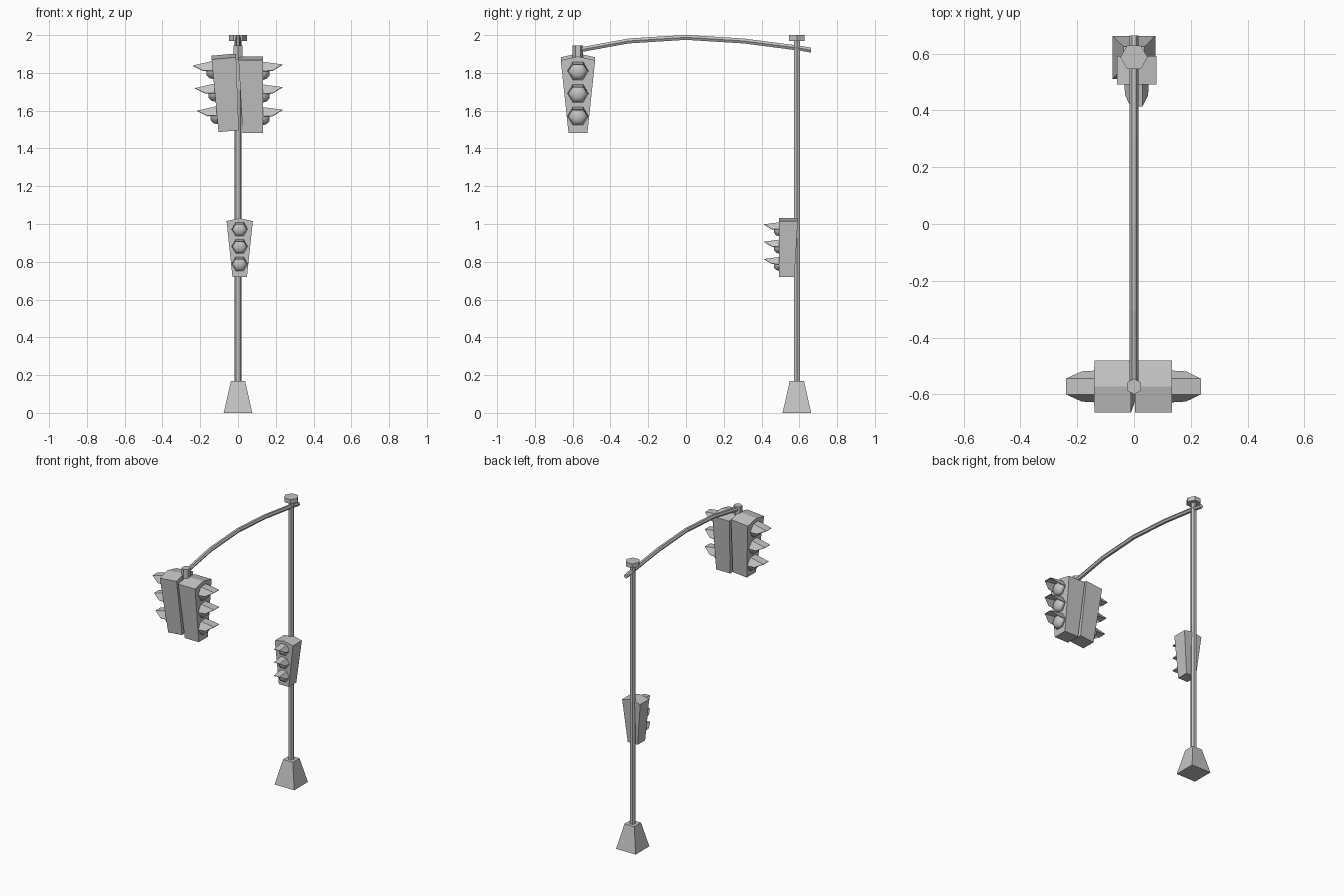
import bpy, bmesh, math
from mathutils import Matrix, Vector

if "Cube" in bpy.data.objects:
    bpy.data.objects.remove(bpy.data.objects["Cube"])

GREY = (0.55, 0.55, 0.55, 1)
metal = bpy.data.materials.new("light_grey_metal")
metal.use_nodes = True
metal.diffuse_color = GREY
metal.node_tree.nodes["Principled BSDF"].inputs["Base Color"].default_value = GREY


def loft(name, rings, matrix=None, caps=True, smooth=False):
    """Join matching rings of points into a closed skin."""
    bm = bmesh.new()
    loops = [[bm.verts.new(p) for p in ring] for ring in rings]
    n = len(loops[0])
    for a, b in zip(loops, loops[1:]):
        for i in range(n):
            j = (i + 1) % n
            bm.faces.new((a[i], a[j], b[j], b[i]))
    if caps:
        bm.faces.new(loops[0])
        bm.faces.new(loops[-1])
    bmesh.ops.remove_doubles(bm, verts=bm.verts, dist=1e-5)
    bmesh.ops.recalc_face_normals(bm, faces=bm.faces)
    bm.transform(matrix or Matrix())
    if matrix and matrix.determinant() < 0:
        bmesh.ops.reverse_faces(bm, faces=bm.faces)
    for f in bm.faces:
        f.smooth = smooth
    mesh = bpy.data.meshes.new(name)
    bm.to_mesh(mesh)
    bm.free()
    mesh.materials.append(metal)
    ob = bpy.data.objects.new(name, mesh)
    bpy.context.collection.objects.link(ob)
    return ob


def polygon(sides, r, turn=0.0):
    return [(r * math.cos(turn + math.tau * i / sides),
             r * math.sin(turn + math.tau * i / sides)) for i in range(sides)]


def column(name, y, sides, turn, levels):
    """Upright prism or frustum; levels are (height, radius)."""
    loft(name, [[(px, y + py, z) for px, py in polygon(sides, r, turn)]
                for z, r in levels])


# Post: square footing, hexagonal pole and cap
POST_Y, HEAD_Y = 0.587, -0.572
column("footing", POST_Y, 4, math.pi / 4, [(0, 0.107), (0.17, 0.053)])
column("pole", POST_Y, 6, 0, [(0.16, 0.019), (1.98, 0.019)])
column("pole_cap", POST_Y, 6, 0, [(1.97, 0.048), (2.0, 0.048)])

# Bowed arm and the hanger at its end
path = [(0.663, 1.92), (0.607, 1.93), (0.304, 1.969), (0.0, 1.988),
        (-0.304, 1.969), (HEAD_Y, 1.92)]
loft("arm", [[(px, y, z + pz) for px, pz in polygon(6, 0.015)] for y, z in path])
column("hanger", HEAD_Y, 6, math.pi / 2, [(1.87, 0.028), (1.945, 0.028)])


# Signal head: local +x is forward, origin at the bottom of its front face
def signal_head(name, matrix):
    def outline(x_top, x_bottom):
        return [(x_bottom, -0.05, 0), (x_bottom, 0.05, 0), (x_top, 0.091, 0.386),
                (x_top, 0, 0.406), (x_top, -0.091, 0.386)]
    loft(name + "_housing", [outline(0, 0), outline(-0.13, -0.108)], matrix)

    r = 0.056
    for i, label in enumerate(("lower", "middle", "upper")):
        at = matrix @ Matrix.Translation((0, 0, 0.089 + 0.12 * i))
        # Domed hexagonal lens
        dome = [[(0.04 * math.sin(a), py * math.cos(a), pz * math.cos(a))
                 for py, pz in polygon(6, r * 0.97)]
                for a in (0, math.radians(30), math.radians(60))]
        loft(f"{name}_{label}_lens", dome, at, smooth=True)
        # Hood over the upper half, reaching furthest along its top
        h = r * math.sin(math.pi / 3)
        back = [(0, -r, 0), (0, -r / 2, h), (0, r / 2, h), (0, r, 0)]
        front = [(0.05, -r * 0.95, 0.003), (0.102, -r / 2, 0.035),
                 (0.102, r / 2, 0.035), (0.05, r * 0.95, 0.003)]

        def shell(points):
            inner = [(x, y * 0.95, z - 0.003) for x, y, z in points]
            return points + inner[::-1]
        loft(f"{name}_{label}_hood", [shell(back), shell(front)], at)


# Two heads hang back to back; the right one sits slightly tilted
left = Matrix.Translation((0.133, HEAD_Y, 1.481))
pivot = Vector((-0.175, HEAD_Y, 1.80))
tilt = (Matrix.Translation(pivot) @ Matrix.Rotation(-0.094, 4, 'Y')
        @ Matrix.Translation(-pivot))
signal_head("left_signal", left)
signal_head("right_signal", tilt @ Matrix.Scale(-1, 4, (1, 0, 0)) @ left)

# Smaller head on the pole, facing forward
signal_head("pole_signal", Matrix.Translation((0.009, 0.492, 0.72))
            @ Matrix.Rotation(-math.pi / 2, 4, 'Z') @ Matrix.Scale(0.765, 4))
